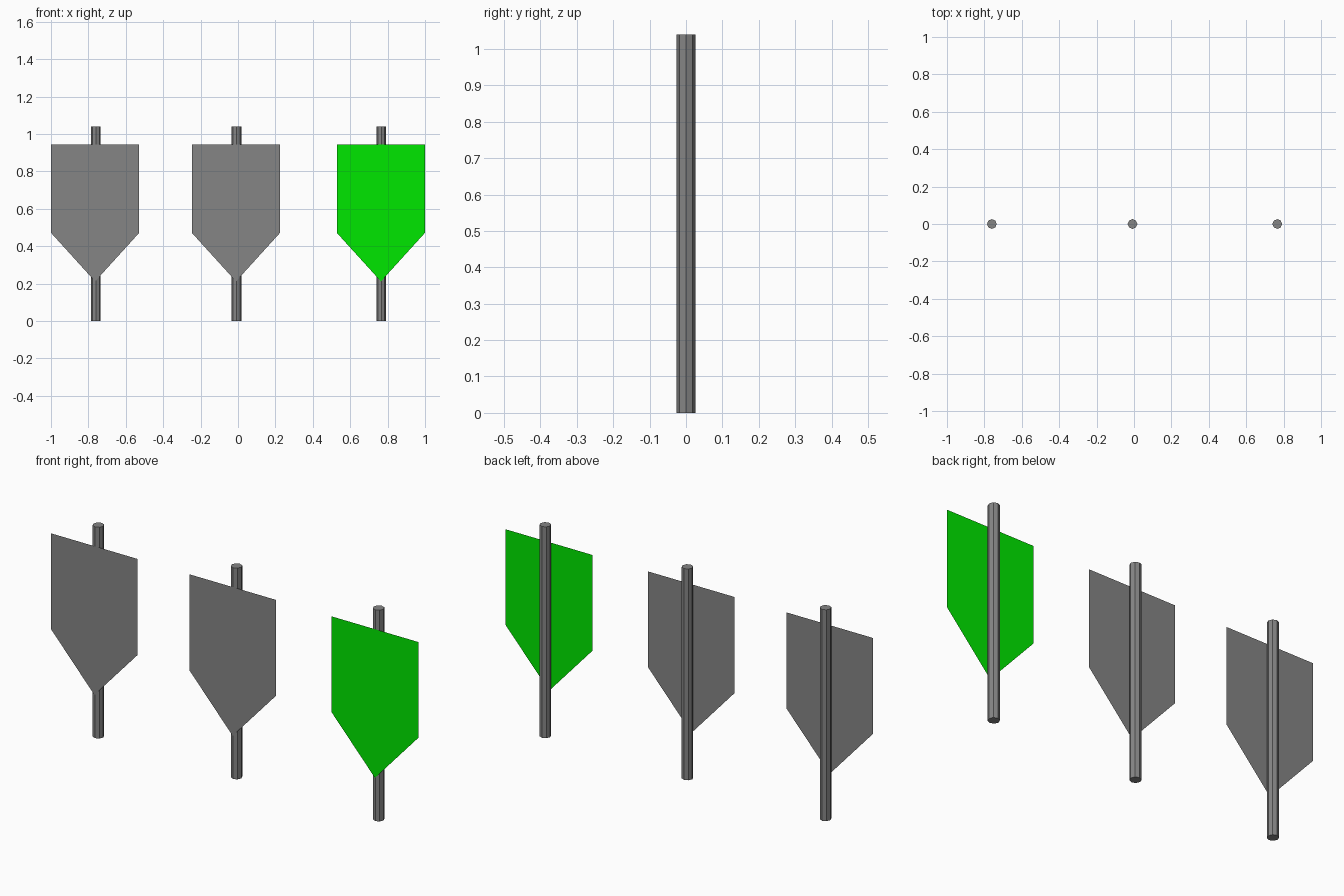
import bpy, bmesh

if "Cube" in bpy.data.objects:
    bpy.data.objects.remove(bpy.data.objects["Cube"])

R, HEIGHT = 0.026, 1.04


def make_material(name, rgb):
    mat = bpy.data.materials.new(name)
    mat.diffuse_color = (*rgb, 1.0)
    mat.use_nodes = True
    mat.node_tree.nodes["Principled BSDF"].inputs["Base Color"].default_value = mat.diffuse_color
    return mat


# Dark grey for poles and plain shields, green for the highlighted shield
grey = make_material("dark_grey", (0.235, 0.235, 0.235))
green = make_material("green", (0.0, 0.8, 0.0))


def add_pole(name, x):
    # Faceted upright pole
    bpy.ops.mesh.primitive_cylinder_add(vertices=8, radius=R, depth=HEIGHT,
                                        location=(x, 0, HEIGHT / 2))
    obj = bpy.context.object
    obj.name = name
    obj.data.materials.append(grey)


def add_shield(name, x, material):
    # Flat pointed panel touching the front of the pole
    half, top, shoulder, tip = 0.236, 0.944, 0.472, 0.212
    outline = [(-half, top), (-half, shoulder), (0, tip), (half, shoulder), (half, top)]
    bm = bmesh.new()
    bm.faces.new([bm.verts.new((px, -R, pz)) for px, pz in outline])
    mesh = bpy.data.meshes.new(name)
    bm.to_mesh(mesh)
    bm.free()
    mesh.materials.append(material)
    obj = bpy.data.objects.new(name, mesh)
    obj.location.x = x
    bpy.context.collection.objects.link(obj)


# Three signs in a row
signs = (("left", -0.760, -0.764, grey),
         ("middle", -0.008, -0.011, grey),
         ("right", 0.766, 0.764, green))
for side, pole_x, shield_x, mat in signs:
    add_pole(side + "_pole", pole_x)
    add_shield(side + "_shield_panel", shield_x, mat)
